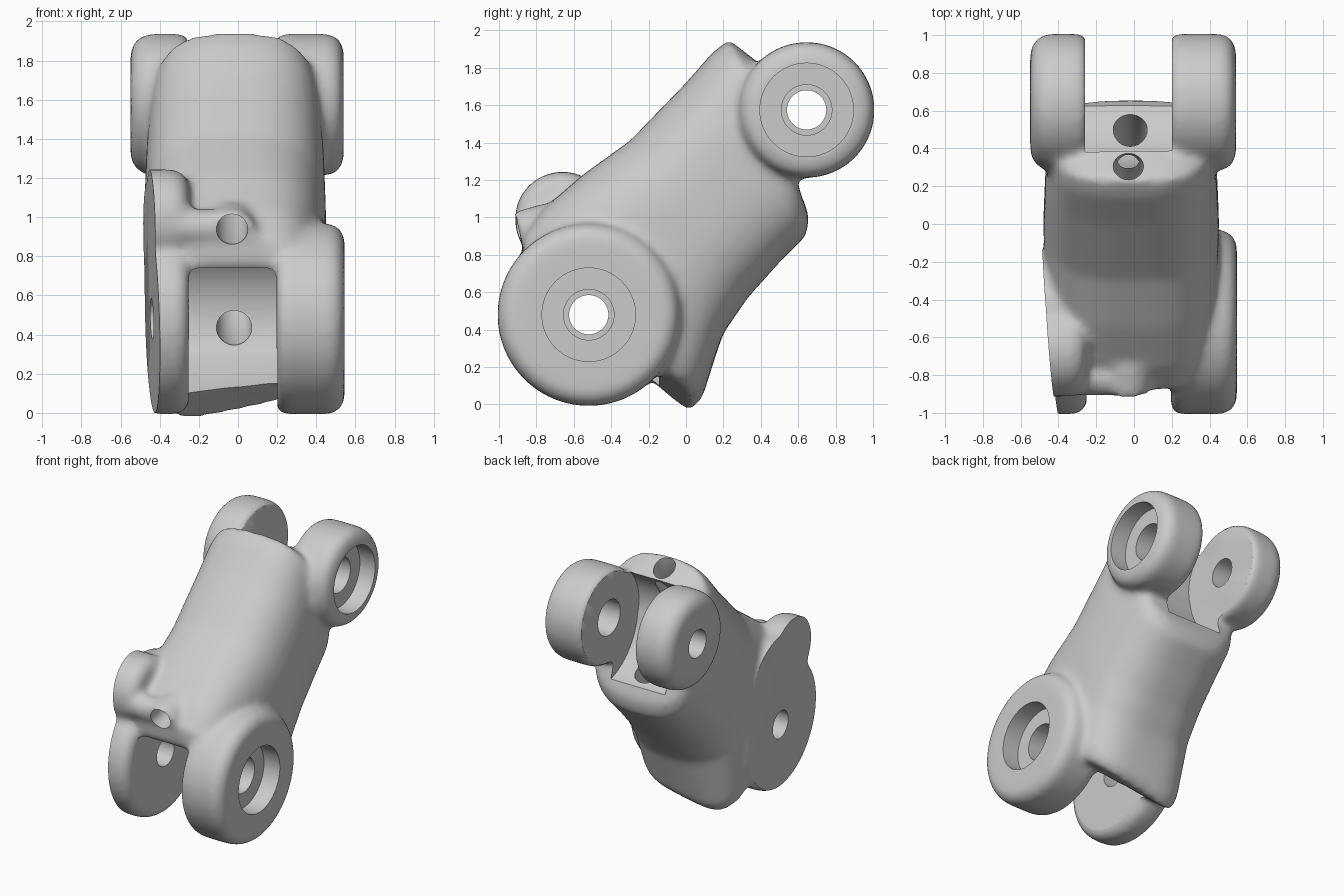
import bpy, bmesh, math
from mathutils import Vector

cube = bpy.data.objects.get("Cube")
if cube:
    bpy.data.objects.remove(cube, do_unlink=True)

grey = bpy.data.materials.new("plain grey")
grey.use_nodes = True
grey.diffuse_color = (0.6, 0.6, 0.6, 1)
grey.node_tree.nodes["Principled BSDF"].inputs["Base Color"].default_value = (0.6, 0.6, 0.6, 1)

LOW, HIGH = (-0.52, 0.48), (0.645, 1.575)   # hinge axes as (y, z)
SIDES = 64


def skin(bm, rings):
    """Closed solid through a list of equal-length rings."""
    loops = [[bm.verts.new(p) for p in ring] for ring in rings]
    for a, b in zip(loops, loops[1:]):
        for i in range(len(a)):
            j = (i + 1) % len(a)
            bm.faces.new((a[i], a[j], b[j], b[i]))
    bm.faces.new(loops[0][::-1])
    bm.faces.new(loops[-1])


def disc(bm, centre, r, x0, x1, b0=0.0, b1=0.0):
    """Round lug along x, with its two rims rounded by b0 and b1."""
    steps = [math.pi / 2 * k / 6 for k in range(7)]
    prof = [(x0 + b0 * (1 - math.sin(t)), r - b0 * (1 - math.cos(t))) for t in reversed(steps)] if b0 else [(x0, r)]
    prof += [(x1 - b1 * (1 - math.sin(t)), r - b1 * (1 - math.cos(t))) for t in steps] if b1 else [(x1, r)]
    prof.sort(key=lambda p: p[0])
    angles = [2 * math.pi * i / SIDES for i in range(SIDES)]
    skin(bm, [[(x, centre[0] + q * math.cos(a), centre[1] + q * math.sin(a)) for a in angles]
              for x, q in prof])


def box(bm, low, high):
    (x0, y0, z0), (x1, y1, z1) = low, high
    skin(bm, [[(x, y0, z0), (x, y1, z0), (x, y1, z1), (x, y0, z1)] for x in (x0, x1)])


def section(top, back, half, power, lean=0.0):
    """Rounded cross-section between a front-top point and a back point; lean tilts its back edge."""
    t, b = Vector((0, *top)), Vector((0, *back))
    mid, u = (t + b) / 2, (t - b) / 2
    ring = []
    for i in range(SIDES):
        a = 2 * math.pi * i / SIDES
        c, s = math.cos(a), math.sin(a)
        c = math.copysign(abs(c) ** (2 / power), c)
        s = math.copysign(abs(s) ** (2 / power), s)
        ring.append(mid + u * c + Vector((half * s - 0.015, 0, lean * (s + 0.6) * max(-c, 0))))
    return ring


def tube(bm, path, r, x):
    """Bent round bar lying in a plane of constant x."""
    pts = [Vector((x, y, z)) for y, z in path]
    rings = []
    for i, p in enumerate(pts):
        d = (pts[min(i + 1, len(pts) - 1)] - pts[max(i - 1, 0)]).normalized()
        n = d.cross(Vector((1, 0, 0)))
        rings.append([p + r * (math.cos(a) * n + math.sin(a) * Vector((1, 0, 0)))
                      for a in (2 * math.pi * k / 32 for k in range(32))])
    skin(bm, rings)


def make(name, bm):
    bmesh.ops.recalc_face_normals(bm, faces=bm.faces)
    mesh = bpy.data.meshes.new(name)
    bm.to_mesh(mesh)
    bm.free()
    ob = bpy.data.objects.new(name, mesh)
    bpy.context.collection.objects.link(ob)
    mesh.materials.append(grey)
    return ob


def apply(ob, kind, **settings):
    mod = ob.modifiers.new(kind.title(), kind)
    for key, value in settings.items():
        setattr(mod, key, value)
    bpy.context.view_layer.objects.active = ob
    bpy.ops.object.modifier_apply(modifier=mod.name)


def cut(ob, shape, *args):
    bm = bmesh.new()
    shape(bm, *args)
    cutter = make("cutter", bm)
    cutter.hide_render = True
    apply(ob, 'BOOLEAN', operation='DIFFERENCE', solver='EXACT', object=cutter)
    bpy.data.objects.remove(cutter, do_unlink=True)


# Organic body shell, from lower hinge to upper hinge
bm = bmesh.new()
skin(bm, [section(*s) for s in (
    ((-0.87, 0.76), (-0.12, 0.08), 0.38, 4, 0.05),
    ((-0.88, 0.89), (0.03, -0.05), 0.42, 4, 0.09),
    ((-0.77, 1.04), (0.09, 0.01), 0.44, 3.6, 0.08),
    ((-0.55, 1.23), (0.20, 0.38), 0.46, 3.0),
    ((-0.30, 1.41), (0.33, 0.57), 0.465, 2.7),
    ((0.00, 1.72), (0.50, 0.76), 0.455, 2.8),
    ((0.14, 1.88), (0.64, 0.90), 0.44, 3.0),
    ((0.23, 1.95), (0.66, 1.00), 0.43, 3.0),
    ((0.41, 1.81), (0.59, 1.20), 0.40, 3.0))])

# Hinge lugs and the side lobe above the lower one
disc(bm, LOW, 0.488, 0.195, 0.545, 0.05, 0.09)
disc(bm, LOW, 0.488, -0.48, -0.245, 0.07, 0.08)
disc(bm, (-0.66, 0.99), 0.255, -0.53, -0.25, 0.03, 0.09)
disc(bm, (-0.48, 0.86), 0.32, -0.53, -0.25, 0.03, 0.09)
disc(bm, HIGH, 0.363, 0.185, 0.54, 0.05, 0.09)
disc(bm, HIGH, 0.363, -0.55, -0.245, 0.11, 0.05)

# Overhanging brow beside a raised collar round the front cord hole
disc(bm, (-0.82, 0.95), 0.09, -0.42, -0.03, 0.02, 0.02)
tube(bm, [(-0.89, 0.91), (-0.72, 0.96)], 0.125, -0.03)

joint = make("finger_segment", bm)
apply(joint, 'REMESH', mode='VOXEL', voxel_size=0.02)
apply(joint, 'SMOOTH', factor=0.5, iterations=22)

# Slightly tilted flat outer face on the right-hand side
bm = bmesh.new()
bm.from_mesh(joint.data)
normal = Vector((1, 0.08, 0.03))
cutline = bmesh.ops.bisect_plane(bm, geom=bm.verts[:] + bm.edges[:] + bm.faces[:], dist=1e-5,
                                 plane_co=(-0.44, *LOW), plane_no=normal, clear_inner=True)
edges = [e for e in cutline["geom_cut"] if isinstance(e, bmesh.types.BMEdge)]
bmesh.ops.holes_fill(bm, edges=edges, sides=0)
bmesh.ops.recalc_face_normals(bm, faces=bm.faces)
bm.to_mesh(joint.data)
bm.free()

# Clearance slots between the lugs, with an upright stop face under the lower one
cut(joint, disc, LOW, 0.42, -0.252, 0.202)
cut(joint, box, (-0.252, -1.1, -0.1), (0.202, -0.145, 0.33))
cut(joint, disc, HIGH, 0.362, -0.26, 0.202)
cut(joint, disc, (0.745, 1.53), 0.45, -0.26, 0.202)

# Pin holes and bearing recesses
for axis in (LOW, HIGH):
    cut(joint, disc, axis, 0.105, -0.8, 0.0)
    cut(joint, disc, axis, 0.135, 0.0, 0.8)
    cut(joint, disc, axis, 0.25, 0.41, 0.8)

# Cord channels through the body
cut(joint, tube, [(-1.05, 0.92), (-0.8, 0.95), (-0.3, 1.2), (0.15, 1.60), (0.28, 1.78), (0.33, 2.0)], 0.08, -0.03)
cut(joint, tube, [(-0.3, 0.42), (-0.05, 0.44), (0.2, 0.62), (0.42, 0.95), (0.5, 1.15), (0.5, 1.4)], 0.09, -0.02)

# Smooth shading with crisp machined edges
bpy.ops.object.select_all(action='DESELECT')
joint.select_set(True)
bpy.context.view_layer.objects.active = joint
bpy.ops.object.shade_smooth_by_angle(angle=math.radians(35))
